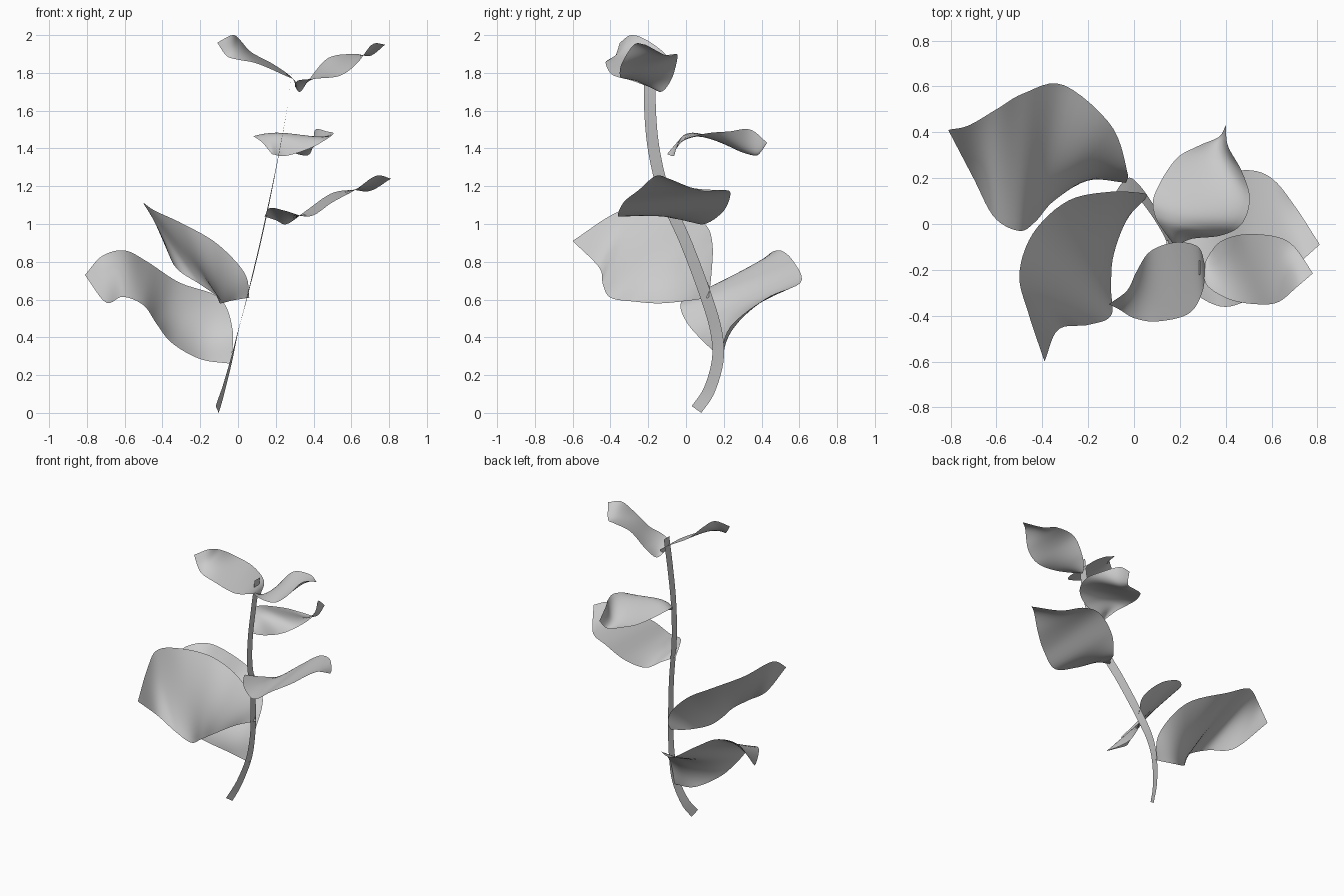
import bpy, math
from mathutils import Vector


def spline(points, count):
    """Smooth curve through the points, sampled at even parameter steps."""
    p = [Vector(q) for q in points]
    p = [2 * p[0] - p[1]] + p + [2 * p[-1] - p[-2]]
    out = []
    for i in range(count + 1):
        s = i / count * (len(p) - 3)
        k = min(int(s), len(p) - 4)
        t = s - k
        a, b, c, d = p[k:k + 4]
        out.append(0.5 * (2 * b + (c - a) * t + (2 * a - 5 * b + 4 * c - d) * t * t
                          + (3 * b - a - 3 * c + d) * t ** 3))
    return out


def ribbon(name, left, right, across, wave=0.0):
    """Surface stretched between two edge curves, with an optional S-shaped wave."""
    n = len(left)
    verts, faces = [], []
    for i in range(n):
        u = i / (n - 1)
        for j in range(across + 1):
            v = j / across
            co = left[i].lerp(right[i], v)
            co.z += wave * math.sin(2 * math.pi * u) * 4 * v * (1 - v)
            verts.append(co)
    w = across + 1
    for i in range(n - 1):
        for j in range(across):
            k = i * w + j
            faces.append((k, k + 1, k + w + 1, k + w))
    mesh = bpy.data.meshes.new(name)
    mesh.from_pydata(verts, [], faces)
    mesh.polygons.foreach_set("use_smooth", [True] * len(faces))
    obj = bpy.data.objects.new(name, mesh)
    bpy.context.collection.objects.link(obj)
    # close the pointed ends
    weld = obj.modifiers.new("weld", 'WELD')
    weld.merge_threshold = 0.0005
    return obj


def leaf(name, base, tip, side_a, side_b, wave=0.0):
    a = spline([base] + side_a + [tip], 40)
    b = spline([base] + side_b + [tip], 40)
    ribbon(name, a, b, 16, wave)


# Stem: flat ribbon swept along a bending path
path = spline([(-.11, .056, .018), (-.078, .123, .12), (-.035, .168, .28),
               (0, .16, .43), (.05, .105, .62), (.118, 0, .9),
               (.172, -.11, 1.15), (.218, -.168, 1.38),
               (.258, -.19, 1.6), (.29, -.19, 1.83)], 60)
edges = ([], [])
for i, p in enumerate(path):
    t = path[min(i + 1, 60)] - path[max(i - 1, 0)]
    side = Vector((0, t.z, -t.y)).normalized() * 0.031
    side.x = 0.008 * max(0, 1 - i / 30)
    edges[0].append(p - side)
    edges[1].append(p + side)
ribbon("stem", edges[0], edges[1], 2)

# Two large lower leaves
leaf("lower_left_leaf", (-.035, .18, .26), (-.81, .41, .73),
     [(-.03, .23, .45), (-.1, .43, .61), (-.31, .607, .69), (-.48, .57, .80),
      (-.6, .5, .86), (-.72, .43, .83)],
     [(-.2, .19, .285), (-.35, .1, .37), (-.43, .01, .47), (-.5, -.03, .57),
      (-.61, .03, .615), (-.70, .2, .585)])
leaf("lower_front_leaf", (.06, .12, .61), (-.39, -.6, .91),
     [(.035, .135, .74), (-.11, .14, .895), (-.29, .1, 1.0), (-.44, -.04, 1.07),
      (-.5, -.22, 1.11), (-.46, -.39, 1.05)],
     [(-.03, .02, .595), (-.09, -.14, .58), (-.1, -.28, .59), (-.1, -.4, .61),
      (-.2, -.44, .68), (-.33, -.46, .77)])

# Two middle leaves
leaf("middle_right_leaf", (.14, -.08, 1.04), (.81, -.09, 1.24),
     [(.17, -.17, 1.085), (.25, -.29, 1.07), (.38, -.36, 1.04),
      (.5, -.33, 1.115), (.62, -.25, 1.18), (.73, -.16, 1.255)],
     [(.2, 0, 1.02), (.26, .1, 1.0), (.36, .2, 1.07),
      (.49, .235, 1.16), (.6, .2, 1.18), (.7, .08, 1.175)])
leaf("middle_back_leaf", (.18, -.1, 1.37), (.40, .43, 1.43),
     [(.25, -.065, 1.36), (.38, -.05, 1.40), (.47, .0, 1.45),
      (.505, .11, 1.48), (.47, .23, 1.49), (.41, .34, 1.5)],
     [(.13, -.03, 1.43), (.09, .04, 1.46), (.09, .13, 1.46),
      (.18, .28, 1.41), (.28, .34, 1.38), (.37, .38, 1.365)], wave=.045)

# Two small top leaves
leaf("top_right_leaf", (.30, -.19, 1.73), (.78, -.215, 1.95),
     [(.32, -.27, 1.76), (.42, -.33, 1.77), (.54, -.35, 1.785),
      (.63, -.34, 1.85), (.71, -.275, 1.95)],
     [(.33, -.13, 1.70), (.38, -.075, 1.77), (.48, -.045, 1.88),
      (.62, -.055, 1.9), (.7, -.1, 1.89)])
leaf("top_left_leaf", (.31, -.18, 1.72), (-.11, -.35, 1.96),
     [(.28, -.1, 1.78), (.18, -.08, 1.85), (.07, -.12, 1.91),
      (.01, -.21, 1.975), (-.03, -.29, 2.0)],
     [(.3, -.29, 1.76), (.24, -.39, 1.79), (.1, -.425, 1.85),
      (.0, -.41, 1.87), (-.06, -.375, 1.89)])
